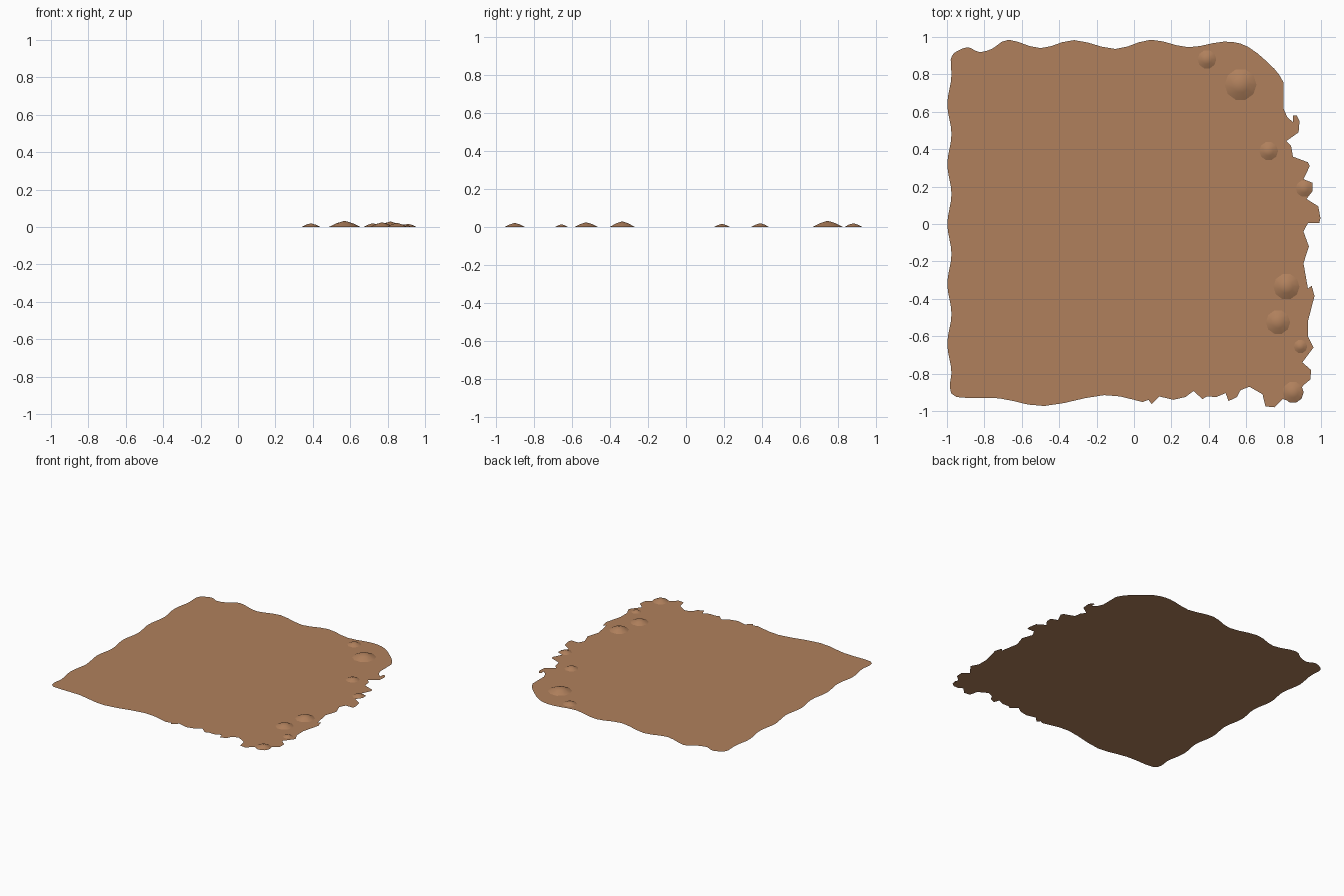
import bpy, bmesh, math
from mathutils import Vector

if "Cube" in bpy.data.objects:
    bpy.data.objects.remove(bpy.data.objects["Cube"])

earth = bpy.data.materials.new("earth brown")
earth.diffuse_color = (0.434, 0.216, 0.107, 1)
earth.use_nodes = True
earth.node_tree.nodes["Principled BSDF"].inputs["Base Color"].default_value = earth.diffuse_color


def make_object(name, bm):
    mesh = bpy.data.meshes.new(name)
    bm.to_mesh(mesh)
    bm.free()
    mesh.materials.append(earth)
    ob = bpy.data.objects.new(name, mesh)
    bpy.context.collection.objects.link(ob)
    return ob


def smooth_path(pts, steps=3):
    """Catmull-Rom path through the points, ends included."""
    p = [Vector(q) for q in pts]
    p = [p[0]] + p + [p[-1]]
    out = []
    for a, b, c, d in zip(p, p[1:], p[2:], p[3:]):
        for i in range(steps):
            t = i / steps
            out.append(0.5 * (2 * b + (c - a) * t + (2 * a - 5 * b + 4 * c - d) * t * t
                              + (3 * b - a - 3 * c + d) * t ** 3))
    return out + [p[-1]]


# wavy back edge, left to right
back = smooth_path([(-.98, .88), (-.96, .915), (-.89, .945), (-.83, .92), (-.76, .936),
                    (-.67, .985), (-.5, .94), (-.32, .983), (-.1, .936), (.09, .985),
                    (.29, .945), (.48, .975), (.61, .947), (.75, .83), (.8, .755)])
# torn right edge, back to front
right = [(.8, .615), (.82, .57), (.85, .545), (.85, .58), (.87, .58), (.885, .55),
         (.88, .49), (.815, .444), (.84, .417), (.85, .36), (.93, .33), (.94, .31),
         (.906, .24), (.955, .22), (.955, .176), (.922, .134), (.985, .095), (.997, .03),
         (.99, .005), (.93, .005), (.906, -.04), (.935, -.12), (.906, -.21),
         (.93, -.345), (.95, -.33), (.965, -.385), (.93, -.52), (.93, -.6), (.96, -.66),
         (.9, -.74), (.946, -.78), (.944, -.83), (.9, -.867), (.89, -.94), (.85, -.952)]
# front edge, right to left: torn, then wavy
front = [(.795, -.936), (.75, -.98), (.703, -.975), (.687, -.91), (.617, -.87), (.57, -.888),
         (.55, -.925), (.505, -.947), (.49, -.904), (.44, -.925), (.39, -.922), (.366, -.936),
         (.318, -.893), (.275, -.925), (.21, -.94), (.136, -.922), (.094, -.963), (.078, -.94)]
front += smooth_path([(.045, -.952), (-.16, -.915), (-.48, -.973), (-.72, -.932),
                      (-.95, -.925), (-.985, -.86)])
# gently rippled left edge, front to back
left = [(-.987 + .011 * math.cos(2 * math.pi * (y - .8) / .32), y)
        for y in (-.8 + .04 * i for i in range(41))]

# flat ground sheet
bm = bmesh.new()
face = bm.faces.new([bm.verts.new((x, y, 0)) for x, y in [*back, *right, *front, *left]])
bm.normal_update()
if face.normal.z < 0:
    face.normal_flip()
bmesh.ops.triangulate(bm, faces=bm.faces[:])
make_object("ground_sheet", bm)

# low mounds: x, y, radius, height
mounds = [(.39, .88, .05, .02), (.57, .745, .085, .033), (.72, .39, .05, .02),
          (.91, .19, .045, .017), (.815, -.335, .07, .03), (.77, -.525, .065, .025),
          (.89, -.655, .036, .015), (.85, -.9, .057, .022)]
SIDES = 10
for n, (x, y, r, h) in enumerate(mounds, 1):
    bm = bmesh.new()
    rings = []
    for fr, fz in ((1, 0), (.5, .62)):
        rings.append([bm.verts.new((x + r * fr * math.cos(2 * math.pi * i / SIDES),
                                    y + r * fr * math.sin(2 * math.pi * i / SIDES), h * fz))
                      for i in range(SIDES)])
    top = bm.verts.new((x, y, h))
    for i in range(SIDES):
        j = (i + 1) % SIDES
        bm.faces.new((rings[0][i], rings[0][j], rings[1][j], rings[1][i]))
        bm.faces.new((rings[1][i], rings[1][j], top))
    for f in bm.faces:
        f.smooth = True
    make_object(f"mound_{n}", bm)
